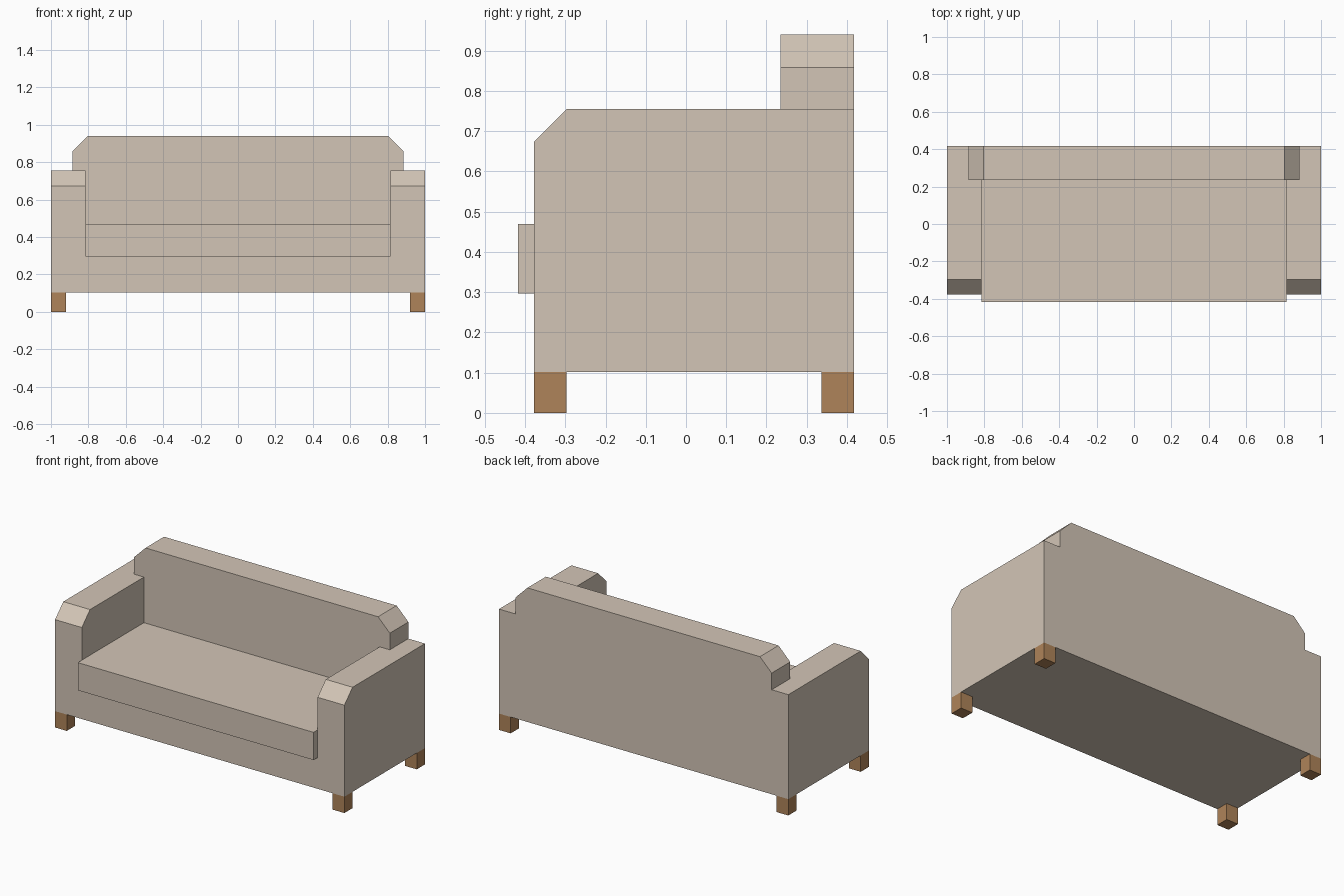
import bpy, bmesh
from mathutils import Vector

if "Cube" in bpy.data.objects:
    bpy.data.objects.remove(bpy.data.objects["Cube"])


def material(name, rgb):
    m = bpy.data.materials.new(name)
    m.diffuse_color = (*rgb, 1)
    m.use_nodes = True
    m.node_tree.nodes["Principled BSDF"].inputs["Base Color"].default_value = m.diffuse_color
    return m


fabric = material("beige_fabric", (0.65, 0.56, 0.47))
wood = material("wood", (0.43, 0.23, 0.10))


def prism(name, points, extrude, mat):
    """Solid made by sweeping a flat outline along a vector."""
    bm = bmesh.new()
    face = bm.faces.new([bm.verts.new(p) for p in points])
    new = bmesh.ops.extrude_face_region(bm, geom=[face])["geom"]
    bmesh.ops.translate(bm, vec=Vector(extrude),
                        verts=[g for g in new if isinstance(g, bmesh.types.BMVert)])
    bmesh.ops.recalc_face_normals(bm, faces=bm.faces)
    mesh = bpy.data.meshes.new(name)
    bm.to_mesh(mesh)
    bm.free()
    mesh.materials.append(mat)
    obj = bpy.data.objects.new(name, mesh)
    bpy.context.collection.objects.link(obj)
    return obj


def box(name, x0, x1, y0, y1, z0, z1, mat):
    return prism(name, [(x0, y0, z0), (x1, y0, z0), (x1, y1, z0), (x0, y1, z0)],
                 (0, 0, z1 - z0), mat)


def union(target, part):
    """Merge a part into the target so no seams or inner faces remain."""
    mod = target.modifiers.new("join", "BOOLEAN")
    mod.operation, mod.solver, mod.object = "UNION", "EXACT", part
    bpy.context.view_layer.objects.active = target
    bpy.ops.object.modifier_apply(modifier=mod.name)
    bpy.data.objects.remove(part)


FRONT, REAR = -0.378, 0.418
BOTTOM, ARM_TOP, TOP = 0.102, 0.755, 0.94
INNER, CH = 0.815, 0.081

# Base of the upholstered frame
frame = box("sofa_frame", -INNER, INNER, FRONT, REAR, BOTTOM, 0.297, fabric)

# Arms with a bevelled front top edge
for x in (-1, INNER):
    profile = [(FRONT, BOTTOM), (REAR, BOTTOM), (REAR, ARM_TOP),
               (FRONT + CH, ARM_TOP), (FRONT, ARM_TOP - CH)]
    union(frame, prism("arm", [(x, y, z) for y, z in profile], (1 - INNER, 0, 0), fabric))

# Backrest with clipped top corners, resting over the arms
half = [(INNER, 0.297), (INNER, ARM_TOP), (0.885, ARM_TOP),
        (0.885, TOP - CH), (0.885 - CH, TOP)]
outline = half + [(-x, z) for x, z in reversed(half)]
union(frame, prism("backrest", [(x, 0.235, z) for x, z in outline],
                   (0, REAR - 0.235, 0), fabric))

# Seat cushion, overhanging the front
box("seat_cushion", -INNER, INNER, -0.418, 0.235, 0.297, 0.47, fabric)

# Four square legs at the corners
for side, x in (("left", -1), ("right", 1 - CH)):
    for end, y in (("front", FRONT), ("back", REAR - CH)):
        box(f"{end}_{side}_leg", x, x + CH, y, y + CH, 0, BOTTOM, wood)
